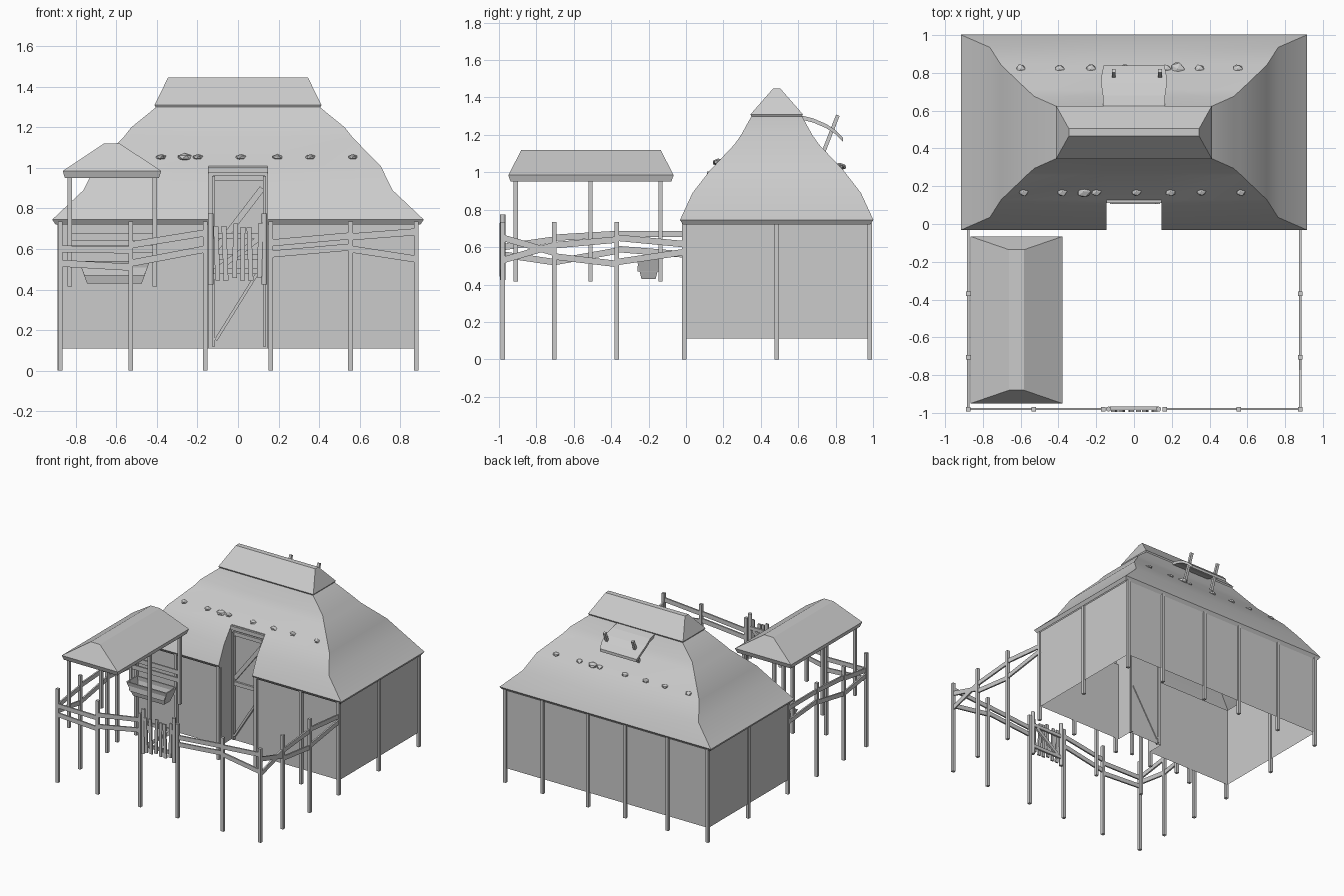
import bpy, bmesh, math, random
from mathutils import Vector, Matrix

if "Cube" in bpy.data.objects:
    bpy.data.objects.remove(bpy.data.objects["Cube"])

random.seed(4)


def finish(name, bm, smooth=None):
    bmesh.ops.recalc_face_normals(bm, faces=bm.faces)
    me = bpy.data.meshes.new(name)
    bm.to_mesh(me)
    bm.free()
    ob = bpy.data.objects.new(name, me)
    bpy.context.collection.objects.link(ob)
    if smooth:
        bpy.ops.object.select_all(action='DESELECT')
        bpy.context.view_layer.objects.active = ob
        ob.select_set(True)
        bpy.ops.object.shade_smooth_by_angle(angle=math.radians(smooth))
    return ob


def bar(bm, p, q, w, d=None):
    """Squared beam from p to q."""
    p, q = Vector(p), Vector(q)
    v = q - p
    side = Vector((1, 0, 0)) if abs(v.z) > 0.8 * v.length else v.cross(Vector((0, 0, 1))).normalized()
    up = v.normalized().cross(side).normalized()
    side = up.cross(v.normalized())
    m = Matrix((side, up, v.normalized())).transposed().to_4x4()
    m = Matrix.Translation((p + q) / 2) @ m @ Matrix.Diagonal((w, d or w, v.length, 1))
    bmesh.ops.create_cube(bm, size=1, matrix=m)


def bars(name, items, w, d=None):
    bm = bmesh.new()
    for p, q in items:
        bar(bm, p, q, w, d)
    return finish(name, bm)


def rings(cx, cy, levels, bottom=True, top=True):
    """Rectangular rings (half x, half y, z) lofted into a hipped shape."""
    bm = bmesh.new()
    loops = [[bm.verts.new((cx + sx * a, cy + sy * b, z))
              for sx, sy in ((-1, -1), (1, -1), (1, 1), (-1, 1))] for a, b, z in levels]
    for lo, hi in zip(loops, loops[1:]):
        for i in range(4):
            j = (i + 1) % 4
            bm.faces.new((lo[i], lo[j], hi[j], hi[i]))
    if bottom:
        bm.faces.new(loops[0][::-1])
    if top:
        bm.faces.new(loops[-1])
    return bm


CY, NX, NY = 0.485, 0.145, 0.128      # house centre line, door notch half width and depth

# Walls: open-bottomed outline with a door recess
bm = bmesh.new()
outline = [(-.88, 0), (-NX, 0), (-NX, NY), (NX, NY), (NX, 0), (.88, 0), (.88, .98), (-.88, .98)]
low = [bm.verts.new((x, y, .11)) for x, y in outline]
high = [bm.verts.new((x, y, .73)) for x, y in outline]
for i in range(8):
    j = (i + 1) % 8
    bm.faces.new((low[i], low[j], high[j], high[i]))
finish("house_walls", bm)

# Recess cheeks above the wall and panel above the door
bm = bmesh.new()
for s in (-NX, NX):
    bm.faces.new([bm.verts.new((s, y, z)) for y, z in
                  ((-.015, .72), (NY, .72), (NY, 1.01), (.035, .89), (-.032, .745))])
bm.faces.new([bm.verts.new(c) for c in
              ((-NX, NY, .73), (NX, NY, .73), (NX, NY, 1.01), (-NX, NY, 1.01))])
finish("recess_cheeks", bm)

# Thatched roof with the notch cut out over the door
bm = rings(0, CY, [(.90, .50, .72), (.917, .517, .745), (.763, .45, .89), (.704, .357, 1.01),
                   (.566, .225, 1.15), (.527, .19, 1.20), (.404, .135, 1.30)], False, False)
for s in (-NX, NX):
    bmesh.ops.bisect_plane(bm, geom=bm.verts[:] + bm.edges[:] + bm.faces[:],
                           plane_co=(s, 0, 0), plane_no=(1, 0, 0))
cut = [f for f in bm.faces if abs(f.calc_center_median().x) < NX * .9 and f.calc_center_median().y < NY]
bmesh.ops.delete(bm, geom=cut, context='FACES')
finish("thatch_roof", bm, 35)
finish("ridge_cap", rings(0, CY, [(.402, .132, 1.293), (.412, .14, 1.31), (.345, .02, 1.447)]))

# Door leaf, header and brace
bars("door_frame", [((-.145, .12, .99), (.145, .12, .99)), ((-.12, .12, .12), (-.12, .12, .96)),
                    ((.13, .12, .12), (.13, .12, .96)), ((-.12, .12, .95), (.13, .12, .95)),
                    ((-.12, .12, .56), (.13, .12, .56)), ((-.11, .12, .60), (.12, .12, .90)),
                    ((-.11, .12, .15), (.12, .12, .52))], .015, .03)

# House posts
POST_X = (-.877, -.53, -.162, .162, .555, .88)
spots = [(x, y) for x in POST_X for y in (-.01, .982)] + [(s, CY) for s in (-.88, .88)]
bars("house_posts", [((x, y, 0), (x, y, .73)) for x, y in spots], .023)

# Yard fence posts
spots = [(x, -.98) for x in POST_X] + [(s, y) for s in (-.877, .88) for y in (-.705, -.37)]
bars("fence_posts", [((x, y, 0), (x, y, .735)) for x, y in spots], .023)

# Crooked fence rails: (start, height, end, height)
front = [(-.88, .60, -.53, .595), (-.88, .53, -.53, .51), (-.53, .62, -.16, .68), (-.53, .53, -.16, .60),
         (.16, .63, .555, .665), (.16, .575, .555, .61), (.555, .66, .88, .685), (.555, .60, .88, .55)]
side = [(-.98, .65, -.705, .57), (-.98, .53, -.705, .61), (-.705, .61, -.37, .64),
        (-.705, .55, -.37, .51), (-.37, .65, 0, .615), (-.37, .52, 0, .575)]
left = [(-.98, .60, -.705, .64), (-.98, .56, -.705, .52), (-.705, .65, -.37, .67),
        (-.705, .52, -.37, .58), (-.37, .67, 0, .67), (-.37, .59, 0, .56)]
bars("fence_rails", [((a, -.98, h), (b, -.98, k)) for a, h, b, k in front]
     + [((.88, a, h), (.88, b, k)) for a, h, b, k in side]
     + [((-.877, a, h), (-.877, b, k)) for a, h, b, k in left], .012, .034)

# Gate: round posts, uneven pickets and cross rails
bm = bmesh.new()
for x in (-.135, .13):
    bmesh.ops.create_cone(bm, cap_ends=True, segments=8, radius1=.014, radius2=.014, depth=.35,
                          matrix=Matrix.Translation((x, -.98, .60)))
finish("gate_posts", bm, 50)
pickets = []
for i in range(6):
    x = -.1 + i * .041
    pickets.append(((x, -.99, .45 + random.uniform(-.01, .01)),
                    (x + random.uniform(-.012, .012), -.99, .72 + random.uniform(-.02, .015))))
bars("gate_pickets", pickets, .024, .012)
bars("gate_rails", [((-.13, -.974, z), (.13, -.974, z)) for z in (.49, .665)]
     + [((-.1, -.974, .5), (.1, -.974, .65))], .014, .026)

# Animal shelter roof and posts
finish("shelter_roof", rings(-.622, -.508, [(.232, .43, .95), (.243, .442, .985), (.04, .372, 1.12)]))
bars("shelter_posts", [((x, y, .415), (x, y, .97)) for x in (-.83, -.41) for y in (-.91, -.51, -.137)], .022)

# Feeding trough (hollow) and board behind it
finish("trough", rings(-.61, -.2, [(.15, .06, .47), (.165, .055, .54), (.175, .065, .54), (.135, .038, .43)],
                       True, True))
bars("feed_rack", [((-.83, -.137, z), (-.41, -.137, z)) for z in (.60, .66)], .012, .035)

# Thatch weights: stones on both slopes
for name, y, z, xs in (
        ("front_stones", .172, 1.053, ((-.585, 1), (-.38, 1), (-.265, 1.4), (-.2, 1), (.012, 1), (.193, 1), (.357, 1), (.565, 1))),
        ("back_stones", .82, 1.03, ((-.6, 1), (-.395, 1), (-.23, 1), (-.05, 1), (.17, 1), (.23, 1.4), (.345, 1), (.55, 1)))):
    bm = bmesh.new()
    for x, k in xs:
        g = bmesh.ops.create_icosphere(bm, subdivisions=1, radius=1)
        for v in g["verts"]:
            f = random.uniform(.85, 1.1)
            v.co = Vector((x + v.co.x * .029 * k * f, y + v.co.y * .027 * k * f, z + v.co.z * .015 * k))
    finish(name, bm)

# Smoke hatch on the back slope, propped on two sticks
bm = bmesh.new()
prof = [(.61, 1.305, .162), (.68, 1.288, .165), (.75, 1.258, .175), (.80, 1.225, .17), (.84, 1.185, .16)]
rows = [[bm.verts.new((s * w, y, z - t)) for s, t in ((-1, 0), (1, 0), (1, .022), (-1, .022))]
        for y, z, w in prof]
for a, b in zip(rows, rows[1:]):
    for i in range(4):
        j = (i + 1) % 4
        bm.faces.new((a[i], a[j], b[j], b[i]))
bm.faces.new(rows[0])
bm.faces.new(rows[-1][::-1])
finish("smoke_hatch", bm)
bars("hatch_props", [((x, .72, 1.07), (x, .812, 1.305)) for x in (-.107, .137)], .02)
